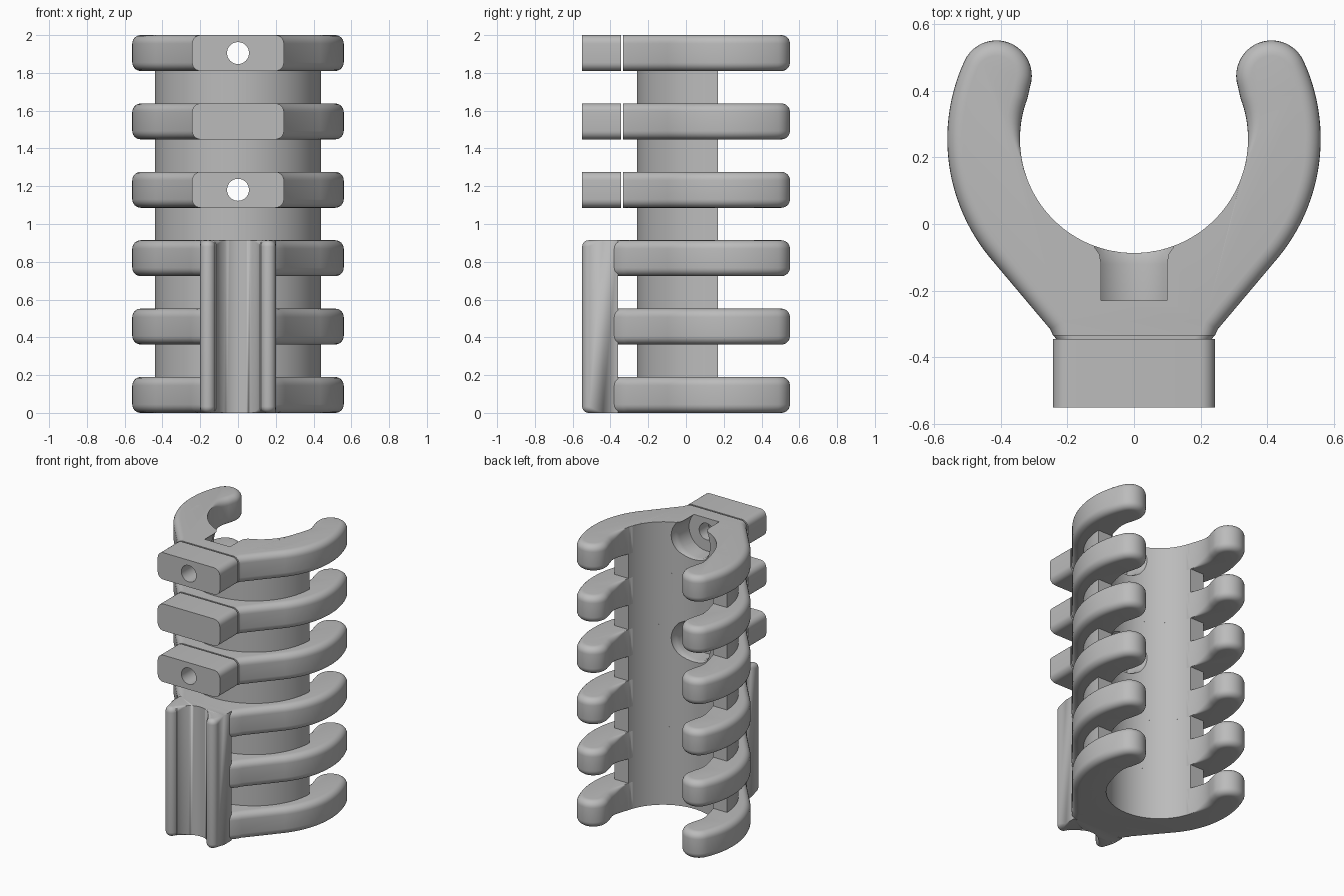
import bpy, bmesh, math
from mathutils import Vector

if "Cube" in bpy.data.objects:
    bpy.data.objects.remove(bpy.data.objects["Cube"], do_unlink=True)

grey = bpy.data.materials.new("matte_grey")
grey.use_nodes = True
GREY = (0.5, 0.5, 0.5, 1)
grey.diffuse_color = GREY
grey.node_tree.nodes["Principled BSDF"].inputs["Base Color"].default_value = GREY

PITCH, THICK, FILLET = 0.362, 0.19, 0.045
CENTRE_Y, INNER, OUTER = 0.255, 0.342, 0.56
NECK_X, NECK_Y = 0.243, -0.334
HOLE_LEVELS = (3, 5)


def arc(cx, cy, r, start, end, n):
    """Points along an arc, angles in degrees."""
    angles = [math.radians(start + (end - start) * i / n) for i in range(n + 1)]
    return [(cx + r * math.cos(a), cy + r * math.sin(a)) for a in angles]


def mirrored(half):
    """Close an outline from its +x half, which starts and ends near x = 0."""
    return half + [(-x, y) for x, y in reversed(half) if abs(x) > 1e-5]


def loft(name, layers):
    """Skin a stack of equal point loops and cap both ends."""
    bm = bmesh.new()
    loops = [[bm.verts.new(p) for p in layer] for layer in layers]
    n = len(loops[0])
    for a, b in zip(loops, loops[1:]):
        for i in range(n):
            j = (i + 1) % n
            bm.faces.new((a[i], a[j], b[j], b[i]))
    bm.faces.new(loops[0])
    bm.faces.new(loops[-1])
    bmesh.ops.remove_doubles(bm, verts=bm.verts, dist=1e-5)
    bmesh.ops.recalc_face_normals(bm, faces=bm.faces)
    mesh = bpy.data.meshes.new(name)
    bm.to_mesh(mesh)
    bm.free()
    mesh.materials.append(grey)
    obj = bpy.data.objects.new(name, mesh)
    bpy.context.collection.objects.link(obj)
    return obj


def rounded_slab(name, outline, z0, z1, radius, weight, fixed_y=None):
    """Extrude an outline with rounded top and bottom edges, weighted per point."""
    pts = [Vector(p) for p in outline]
    area = sum(p.x * q.y - q.x * p.y for p, q in zip(pts, pts[1:] + pts[:1]))
    side = 1 if area > 0 else -1
    inward = []
    for i, p in enumerate(pts):
        d1 = (p - pts[i - 1]).normalized()
        d2 = (pts[(i + 1) % len(pts)] - p).normalized()
        t = (d1 + d2).normalized()
        normal = Vector((-t.y, t.x)) * side
        if fixed_y is not None and abs(p.y - fixed_y) < 1e-4:
            normal = Vector((-1.0 if p.x > 0 else 1.0, 0))
        inward.append(normal * radius * weight(p))
    steps = [math.radians(15 * k) for k in range(7)]

    def layer(a, top):
        out = []
        for p, d in zip(pts, inward):
            q = p + d * (1 - math.cos(a))
            rise = radius * weight(p) * (1 - math.sin(a))
            out.append((q.x, q.y, z1 - rise if top else z0 + rise))
        return out

    return loft(name, [layer(a, False) for a in reversed(steps)]
                + [layer(a, True) for a in steps])


def smoothstep(lo, hi, v):
    t = min(max((v - lo) / (hi - lo), 0), 1)
    return t * t * (3 - 2 * t)


def clip_weight(p):
    """Round the outer edge fully and fade out along the inner bore."""
    on_bore = (p - Vector((0, CENTRE_Y))).length < INNER + 0.005
    return smoothstep(0.16, 0.34, p.y) if on_bore else 1.0


# Open clip outline: bore, rounded tip, outer arc, tapering neck
tip_angle = 24.7
tip = [0.454 * f(math.radians(tip_angle)) for f in (math.cos, math.sin)]
clip_half = arc(0, CENTRE_Y, INNER, -90, 21, 40)
clip_half += arc(tip[0], CENTRE_Y + tip[1], 0.106, 198, tip_angle, 20)
clip_half += arc(0, CENTRE_Y, OUTER, tip_angle - 3, -39, 24)
neck = [(NECK_X + 0.008, NECK_Y + 0.018), (NECK_X, NECK_Y)]

to_cut, parts = [], []
for level in range(6):
    z = level * PITCH
    upper = level >= 3
    front = neck if upper else neck + [(0.2, -0.38)]
    end_y = front[-1][1]
    ring = rounded_slab(f"clip_ring_{level + 1}", mirrored(clip_half + front),
                        z, z + THICK, FILLET, clip_weight, end_y)
    parts.append(ring)
    if upper:
        # Separate rounded block in front of the ring
        section = []
        for sx, sz, a in ((1, 1, 0), (-1, 1, 90), (-1, -1, 180), (1, -1, 270)):
            section += arc(sx * (NECK_X - FILLET), z + THICK / 2 + sz * (THICK / 2 - FILLET),
                           FILLET, a, a + 90, 6)
        block = loft(f"front_block_{level + 1}",
                     [[(x, y, h) for x, h in section] for y in (-0.55, -0.345)])
        parts.append(block)
        if level in HOLE_LEVELS:
            to_cut += [ring, block]

# Shell that joins the rings
shell_half = arc(0, CENTRE_Y, INNER, -90, -14.4, 32) + arc(0, 0.18, 0.44, -1.3, -90, 32)
shell_outline = shell_half + [(-x, y) for x, y in reversed(shell_half[1:-1])]
shell = loft("curved_shell", [[(x, y, z) for x, y in shell_outline] for z in (0, 2)])
parts.append(shell)
to_cut.append(shell)

# Grooved column with two horns on the lower front
column_half = arc(0, -0.54, 0.118, 90, 12, 14)
column_half += arc(0.16, -0.51, 0.04, 190, 360, 12) + [(0.2, -0.44), (0.2, -0.36)]
column = rounded_slab("grooved_column", mirrored(column_half), 0, 2 * PITCH + THICK,
                      0.034, lambda p: 1 - smoothstep(-0.525, -0.44, p.y))
parts.append(column)

# Counterbored screw holes
bore = [(-0.7, 0.058), (-0.23, 0.058), (-0.23, 0.137), (-0.12, 0.137),
        (-0.09, 0.141), (-0.07, 0.152), (0.05, 0.152)]
for level in HOLE_LEVELS:
    zc = level * PITCH + THICK / 2
    cutter = loft("hole_cutter", [[(x, y, h) for x, h in arc(0, zc, r, 0, 352.5, 47)]
                                  for y, r in bore])
    cutter.hide_render = True
    for obj in to_cut:
        mod = obj.modifiers.new("hole", "BOOLEAN")
        mod.operation = "DIFFERENCE"
        mod.solver = "EXACT"
        mod.object = cutter
        bpy.context.view_layer.objects.active = obj
        bpy.ops.object.modifier_apply(modifier=mod.name)
    bpy.data.objects.remove(cutter, do_unlink=True)

# Smooth shading with crisp edges
bpy.ops.object.select_all(action="DESELECT")
for obj in parts:
    obj.select_set(True)
bpy.context.view_layer.objects.active = parts[0]
bpy.ops.object.shade_smooth_by_angle(angle=math.radians(32))
